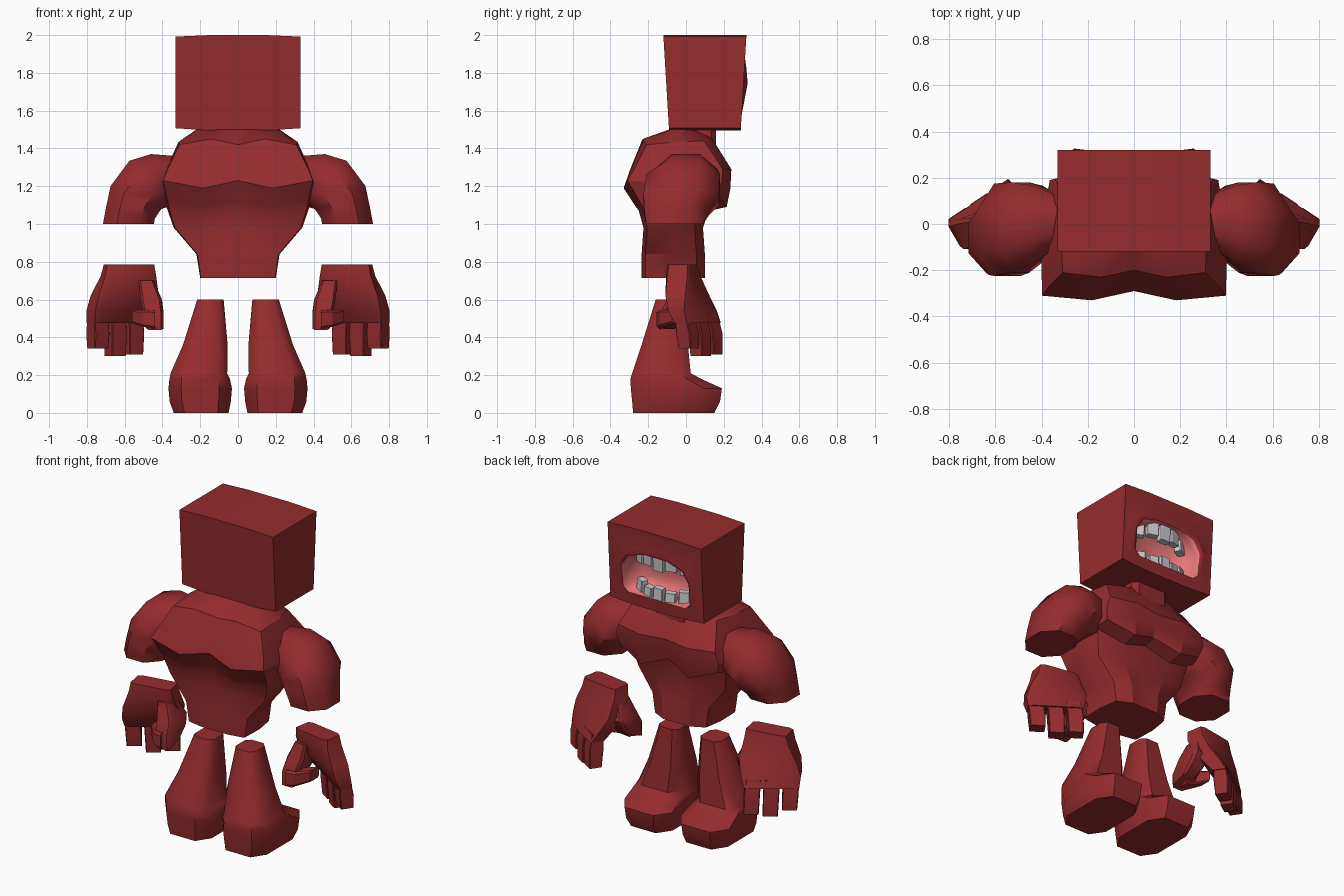
import bpy, bmesh, math
from mathutils import Vector as V

cube = bpy.data.objects.get("Cube")
if cube:
    bpy.data.objects.remove(cube)


def material(name, rgb):
    m = bpy.data.materials.new(name)
    m.use_nodes = True
    m.diffuse_color = (*rgb, 1)
    m.node_tree.nodes["Principled BSDF"].inputs["Base Color"].default_value = (*rgb, 1)
    return m


RED = material("dark_red_skin", (0.3, 0.025, 0.026))
PINK = material("pink_mouth", (0.83, 0.19, 0.19))
GREY = material("grey_teeth", (0.58, 0.59, 0.6))


def finish(name, bm, mats, smooth=28):
    bmesh.ops.recalc_face_normals(bm, faces=bm.faces)
    mesh = bpy.data.meshes.new(name)
    bm.to_mesh(mesh)
    bm.free()
    for m in mats:
        mesh.materials.append(m)
    ob = bpy.data.objects.new(name, mesh)
    bpy.context.collection.objects.link(ob)
    bpy.ops.object.select_all(action='DESELECT')
    bpy.context.view_layer.objects.active = ob
    ob.select_set(True)
    bpy.ops.object.shade_smooth_by_angle(angle=math.radians(smooth))


def ring(centre, u, v, cut):
    """Rectangle spanned by half axes u and v, with chamfered corners."""
    k = 1 - cut
    pts = [(1, -k), (1, k), (k, 1), (-k, 1), (-1, k), (-1, -k), (-k, -1), (k, -1)]
    return [V(centre) + V(u) * a + V(v) * b for a, b in pts]


def add_loft(bm, rings, side=1):
    loops = [[bm.verts.new((p.x * side, p.y, p.z)) for p in r] for r in rings]
    for a, b in zip(loops, loops[1:]):
        for i in range(len(a)):
            j = (i + 1) % len(a)
            bm.faces.new((a[i], a[j], b[j], b[i]))
    bm.faces.new(loops[0])
    bm.faces.new(loops[-1])


def loft(name, rings, side=1, smooth=28):
    bm = bmesh.new()
    add_loft(bm, rings, side)
    finish(name, bm, [RED], smooth)


# Torso: mirrored cross-sections with a spine groove and a chest groove
def torso_ring(z, w, back, front, groove_b=0, groove_f=0, lift_b=0, lift_f=0):
    half = [V((0.45 * w, back, z)), V((0.98 * w, back + 0.02, z + lift_b)),
            V((w, (back + front) / 2, z + lift_b / 2)),
            V((0.9 * w, front - 0.045, z + lift_f)), V((0.45 * w, front, z))]
    other = [V((-p.x, p.y, p.z)) for p in reversed(half)]
    return ([V((0, back + groove_b, z + lift_b))] + half
            + [V((0, front - groove_f, z + lift_f))] + other)


loft("torso", [torso_ring(*r) for r in (
    (0.715, 0.20, -0.235, 0.10),
    (0.84, 0.22, -0.235, 0.10, 0, 0.02),
    (0.98, 0.34, -0.225, 0.09, 0, 0.02),
    (1.07, 0.375, -0.25, 0.12, 0.01, 0.02, 0.02, 0.06),
    (1.09, 0.38, -0.265, 0.215, 0.02, 0.04, 0.03, 0.06),
    (1.19, 0.405, -0.33, 0.235, 0.04, 0.04, 0.04, 0.03),
    (1.29, 0.38, -0.295, 0.24, 0.03, 0.03),
    (1.45, 0.315, -0.23, 0.14, 0.03, 0, -0.03, -0.01),
    (1.50, 0.22, -0.09, 0.05))], smooth=30)

loft("neck", [ring((0, 0.05, z), (0.13, 0, 0), (0, 0.11, 0), 0.25) for z in (1.38, 1.52)])


# Arms, hands and legs for both sides
def arm_ring(inner, outer, y, depth):
    a, b = V((inner[0], y, inner[1])), V((outer[0], y, outer[1]))
    return ring((a + b) / 2, (b - a) / 2, (0, depth, 0), 0.55)


def hand_ring(x, y, z, width, depth, turn, cut=0.2):
    c, s = math.cos(math.radians(turn)), math.sin(math.radians(turn))
    return ring((x, y, z), V((-c, s, 0)) * width, V((s, c, 0)) * depth, cut)


def leg_ring(z, x, width, back, front, cut=0.4):
    return ring((x, (back + front) / 2, z), (width, 0, 0), (0, (front - back) / 2, 0), cut)


for side, label in ((1, "left"), (-1, "right")):
    loft(label + "_upper_arm", [
        arm_ring((0.32, 1.12), (0.33, 1.36), 0.01, 0.11),
        arm_ring((0.37, 1.09), (0.46, 1.37), 0, 0.165),
        arm_ring((0.405, 1.08), (0.575, 1.335), -0.015, 0.195),
        arm_ring((0.42, 1.06), (0.675, 1.20), -0.025, 0.2),
        arm_ring((0.44, 1.03), (0.70, 1.08), -0.05, 0.17),
        arm_ring((0.445, 1.0), (0.715, 1.0), -0.06, 0.15)], side, smooth=50)

    # Palm twisting from the wrist, three fingers and a thick curled thumb
    bm = bmesh.new()
    add_loft(bm, [
        hand_ring(0.577, -0.02, 0.785, 0.127, 0.062, 10),
        hand_ring(0.58, -0.015, 0.725, 0.138, 0.068, 13),
        hand_ring(0.60, 0.008, 0.62, 0.172, 0.07, 22),
        hand_ring(0.628, 0.035, 0.54, 0.174, 0.06, 30),
        hand_ring(0.648, 0.062, 0.475, 0.16, 0.05, 34)], side)
    for k, tip in ((-0.111, 0.34), (0, 0.30), (0.111, 0.31)):
        x, y = 0.65 - 0.83 * k, 0.068 + 0.56 * k
        add_loft(bm, [hand_ring(x, y - 0.012, 0.52, 0.045, 0.034, 34, 0.1),
                      hand_ring(x, y + 0.003, 0.42, 0.047, 0.044, 34, 0.1),
                      hand_ring(x, y + 0.01, tip, 0.044, 0.038, 34, 0.1)], side)
    add_loft(bm, [ring((0.485, -0.02, 0.70), (0.04, 0, 0), (0, 0.05, 0), 0.25),
                  ring((0.46, -0.01, 0.60), (0.057, 0, 0), (0, 0.09, 0), 0.25),
                  ring((0.448, -0.04, 0.535), (0.053, 0, 0), (0, 0.10, 0.01), 0.25),
                  ring((0.44, -0.075, 0.46), (0.045, 0, 0), (0, 0.06, 0.02), 0.25)], side)
    add_loft(bm, [ring((0.44, -0.10, 0.495), (0, 0, 0.05), (0, 0.055, 0), 0.25),
                  ring((0.50, -0.09, 0.50), (0, 0, 0.045), (0, 0.05, 0), 0.25),
                  ring((0.56, -0.03, 0.51), (0, 0, 0.035), (0, 0.045, 0), 0.25)], side)
    finish(label + "_hand", bm, [RED], 32)

    loft(label + "_leg", [leg_ring(*r) for r in (
        (0, 0.195, 0.145, -0.28, 0.15),
        (0.06, 0.20, 0.162, -0.285, 0.18),
        (0.13, 0.20, 0.168, -0.292, 0.19),
        (0.18, 0.203, 0.16, -0.294, 0.08),
        (0.21, 0.207, 0.15, -0.285, 0.025),
        (0.36, 0.173, 0.118, -0.235, 0.01),
        (0.60, 0.146, 0.07, -0.16, -0.01))], side, smooth=46)


# Head: slightly domed block whose face is filled around a mouth opening
def face_y(z):
    return 0.29 + (z - 1.5) * 0.06


def mouth_loop(grow, bulge, depth=0):
    """Mouth outline; bulge swells the lip at the upper corners."""
    half = [(0.2, 1.57), (0.235, 1.6), (0.235, 1.74), (0.19, 1.81), (0.08, 1.845)]
    out = []
    for x, z in half + [(-x, z) for x, z in reversed(half)]:
        swell = max(0, 1 - abs(z - 1.75) / 0.11)
        z2 = 1.7 + (z - 1.7) * (1 + grow)
        out.append(V((x * (1 + grow), face_y(z2) + bulge * swell - depth, z2)))
    return out


bm = bmesh.new()
half = [(0.15, 1.495), (0.33, 1.507), (0.33, 1.992), (0.15, 2.0)]
outline = half + [(-x, z) for x, z in reversed(half)]
front = [bm.verts.new((x, face_y(z), z)) for x, z in outline]
back = [bm.verts.new((x, -0.09 - (z - 1.5) * 0.06, z)) for x, z in outline]
n = len(outline)
for i in range(n):
    j = (i + 1) % n
    bm.faces.new((front[i], front[j], back[j], back[i]))
bm.faces.new(back)

# Lips, then the pink cavity
loops = [[bm.verts.new(p) for p in mouth_loop(*r)] for r in
         ((0.22, 0), (0.1, 0.024), (0, 0.006), (-0.02, 0, 0.03), (-0.12, 0, 0.1), (-0.4, 0, 0.14))]
for level, (a, b) in enumerate(zip(loops, loops[1:])):
    for i in range(len(a)):
        j = (i + 1) % len(a)
        bm.faces.new((a[i], a[j], b[j], b[i])).material_index = int(level > 1)
bm.faces.new(loops[-1]).material_index = 1
rim = []
for loop in (front, loops[0]):
    for i, v in enumerate(loop):
        w = loop[(i + 1) % len(loop)]
        rim.append(bm.edges.get((v, w)) or bm.edges.new((v, w)))
bmesh.ops.triangle_fill(bm, edges=rim, use_beauty=True)
finish("head", bm, [RED, PINK], 60)

# Teeth in two curved rows
for name, root, tip, width in (("upper_teeth", 1.85, 1.75, 0.078),
                               ("lower_teeth", 1.565, 1.64, 0.074)):
    bm = bmesh.new()
    for i in range(-2, 3):
        x = i * width
        y = 0.265 - 1.8 * x * x
        drop = 0.015 * (i % 2) * (1 if tip > root else -1)
        angle = math.atan(-3.6 * x)
        u = V((math.cos(angle), math.sin(angle), 0)) * width * 0.46
        d = V((-math.sin(angle), math.cos(angle), 0)) * 0.026
        add_loft(bm, [ring((x, y, root), u, d, 0.15),
                      ring((x, y, tip - drop), u * 0.92, d * 0.8, 0.15)])
    finish(name, bm, [GREY])
